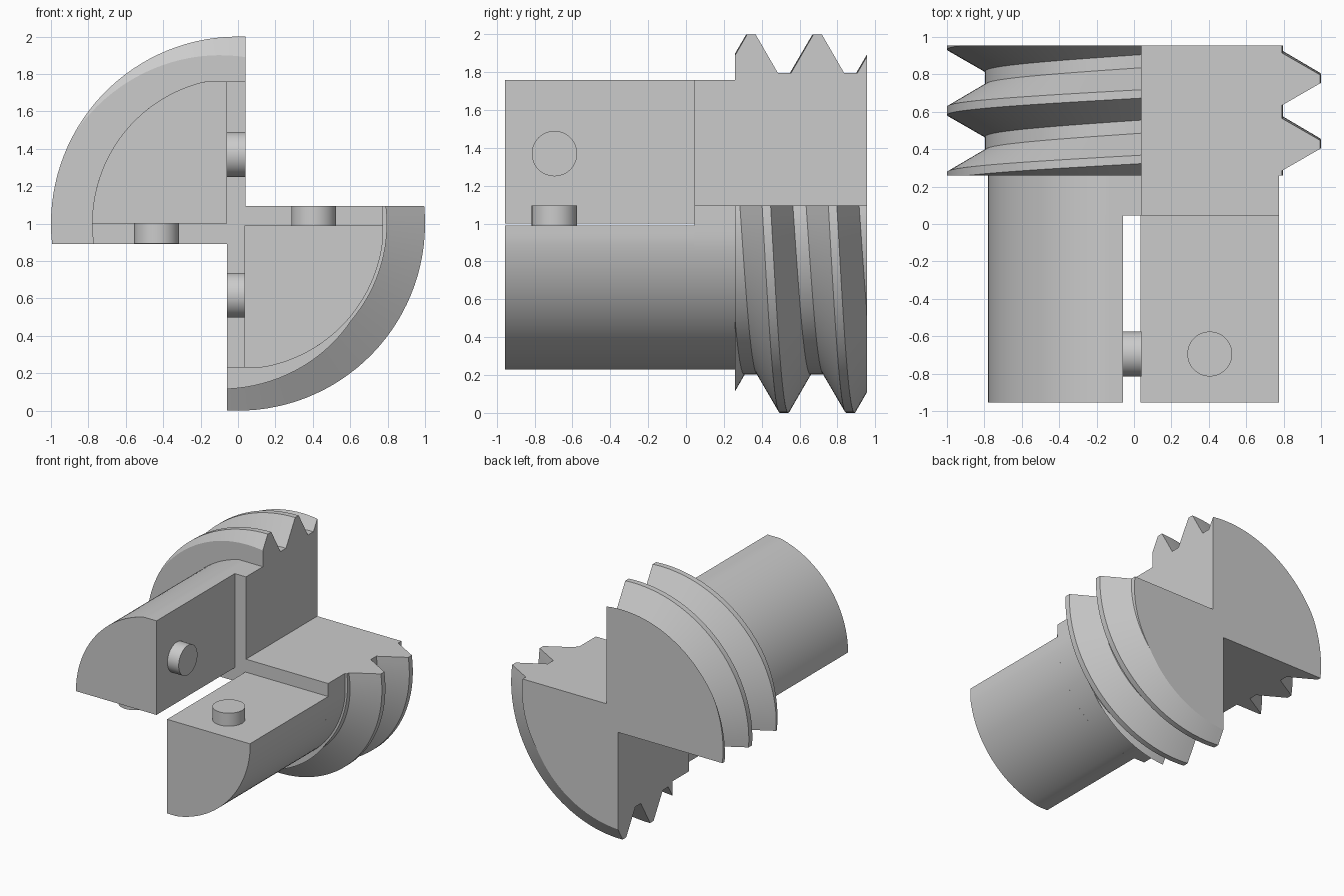
import bpy, bmesh, math

cube = bpy.data.objects.get("Cube")
if cube:
    bpy.data.objects.remove(cube, do_unlink=True)

grey = bpy.data.materials.new("plain grey")
grey.use_nodes = True
COLOUR = (0.6, 0.6, 0.6, 1)
grey.diffuse_color = COLOUR
grey.node_tree.nodes["Principled BSDF"].inputs["Base Color"].default_value = COLOUR

AXIS_Z = 1.0
BACK, STEP, THREAD_START, FRONT = 0.955, 0.045, 0.26, -0.955
PITCH, CREST, ROOT = 0.35, 0.0225, 0.14
MAJOR, MINOR, SHAFT = 1.0, 0.797, 0.78
SEGMENTS = 32


def finish(name, bm):
    bmesh.ops.remove_doubles(bm, verts=bm.verts, dist=1e-5)
    bmesh.ops.recalc_face_normals(bm, faces=bm.faces)
    mesh = bpy.data.meshes.new(name)
    bm.to_mesh(mesh)
    bm.free()
    mesh.materials.append(grey)
    ob = bpy.data.objects.new(name, mesh)
    bpy.context.collection.objects.link(ob)
    bpy.ops.object.select_all(action='DESELECT')
    ob.select_set(True)
    bpy.context.view_layer.objects.active = ob
    bpy.ops.object.shade_smooth_by_angle(angle=math.radians(20))
    return ob


def loft(name, rows):
    """Closed solid through a list of matching cross-sections."""
    bm = bmesh.new()
    loops = [[bm.verts.new(p) for p in row] for row in rows]
    n = len(loops[0])
    for a, b in zip(loops, loops[1:]):
        for i in range(n):
            j = (i + 1) % n
            bm.faces.new((a[i], a[j], b[j], b[i]))
    bm.faces.new(loops[0])
    bm.faces.new(loops[-1])
    return finish(name, bm)


def sweep_angle(side, corner, r, t):
    """Angle at fraction t of the arc bounded by the two faces of the corner."""
    start = math.asin(-side * (corner[1] - AXIS_Z) / r)
    end = math.acos(side * corner[0] / r)
    return start + (end - start) * t


def on_arc(side, r, a):
    return side * r * math.cos(a), AXIS_Z - side * r * math.sin(a)


def shaft(name, side, corner, y0, y1, flat_x, flat_z):
    """Quarter shaft with its outer faces trimmed flat."""
    outline = [corner]
    for i in range(SEGMENTS + 1):
        a = sweep_angle(side, corner, SHAFT, i / SEGMENTS)
        x, z = on_arc(side, SHAFT, a)
        outline.append((side * min(side * x, flat_x),
                        AXIS_Z - side * min(side * (AXIS_Z - z), flat_z)))
    loft(name, [[(x, y, z) for x, z in outline] for y in (y0, y1)])


def thread_radius(y, centre):
    d = abs((y - centre + PITCH / 2) % PITCH - PITCH / 2)
    f = min(max((d - CREST) / (ROOT - CREST), 0), 1)
    return MAJOR + (MINOR - MAJOR) * f


def thread(name, side, corner):
    """Quarter of a helical screw, trimmed at both ends."""
    rows = []
    for i in range(SEGMENTS + 1):
        t = i / SEGMENTS
        turn = sweep_angle(side, corner, 0.9, t) + side * math.pi / 2
        centre = 0.343 + PITCH * turn / math.tau
        ys = [THREAD_START]
        ys += [centre + k * PITCH + off for k in range(-2, 4)
               for off in (-ROOT, -CREST, CREST, ROOT)]
        ys.append(BACK)
        row = [(corner[0], THREAD_START, corner[1])]
        for y in ys:
            y = min(max(y, THREAD_START), BACK)
            r = thread_radius(y, centre)
            x, z = on_arc(side, r, sweep_angle(side, corner, r, t))
            row.append((x, y, z))
        row.append((corner[0], BACK, corner[1]))
        rows.append(row)
    loft(name, rows)


def peg(name, centre, axis, depth):
    rot = (0, math.pi / 2, 0) if axis == 'X' else (0, 0, 0)
    bpy.ops.mesh.primitive_cylinder_add(vertices=48, radius=0.12, depth=depth,
                                        location=centre, rotation=rot)
    ob = bpy.context.object
    ob.name = name
    ob.data.materials.append(grey)
    bpy.ops.object.shade_smooth_by_angle(angle=math.radians(20))


# side, rear corner, front corner, flat trims in x and z
quarters = {
    "upper": (-1, (0.04, 0.892), (-0.06, 1.0), 0.78, 0.76),
    "lower": (1, (-0.06, 1.095), (0.035, 0.99), 0.775, 0.77),
}
for label, (side, rear, front, fx, fz) in quarters.items():
    thread(label + "_thread", side, rear)
    shaft(label + "_collar", side, rear, STEP, THREAD_START, fx, fz)
    shaft(label + "_jaw", side, front, FRONT, STEP, fx, fz)

# pegs on the inner faces of the jaws
peg("upper_side_peg", (-0.01, -0.695, 1.37), 'X', 0.1)
peg("upper_bottom_peg", (-0.435, -0.695, 0.947), 'Z', 0.106)
peg("lower_side_peg", (-0.0125, -0.695, 0.617), 'X', 0.095)
peg("lower_top_peg", (0.405, -0.695, 1.042), 'Z', 0.106)
